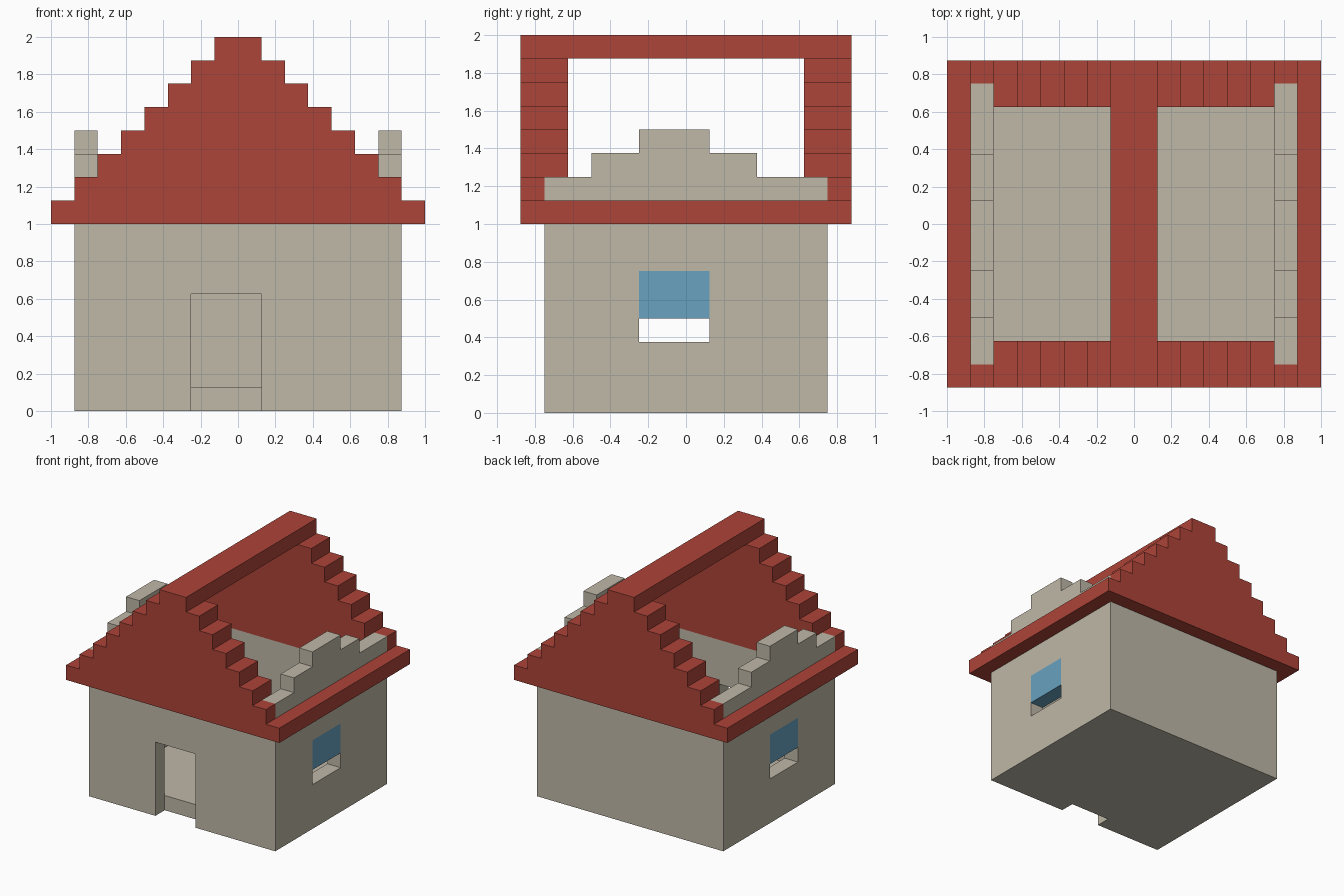
import bpy
import bmesh
from mathutils import Vector

if "Cube" in bpy.data.objects:
    bpy.data.objects.remove(bpy.data.objects["Cube"])

U = 0.125  # one building block


def material(name, rgb):
    mat = bpy.data.materials.new(name)
    mat.use_nodes = True
    mat.diffuse_color = (*rgb, 1)
    bsdf = mat.node_tree.nodes["Principled BSDF"]
    bsdf.inputs["Base Color"].default_value = (*rgb, 1)
    bsdf.inputs["Roughness"].default_value = 0.9
    return mat


STONE = material("beige stone", (0.52, 0.48, 0.39))
RED = material("red roof", (0.42, 0.058, 0.04))
BLUE = material("blue glass", (0.138, 0.36, 0.53))


def extrude(name, outline, axis, lo, hi, mat):
    """Extrude a (horizontal, height) outline in blocks along x or y."""
    bm = bmesh.new()
    verts = []
    for h, z in outline:
        co = (lo, h, z) if axis == "x" else (h, lo, z)
        verts.append(bm.verts.new(Vector(co) * U))
    face = bm.faces.new(verts)
    moved = bmesh.ops.extrude_face_region(bm, geom=[face])["geom"]
    shift = Vector((hi - lo, 0, 0) if axis == "x" else (0, hi - lo, 0)) * U
    bmesh.ops.translate(bm, vec=shift,
                        verts=[v for v in moved if isinstance(v, bmesh.types.BMVert)])
    bmesh.ops.recalc_face_normals(bm, faces=bm.faces)
    mesh = bpy.data.meshes.new(name)
    bm.to_mesh(mesh)
    bm.free()
    mesh.materials.append(mat)
    obj = bpy.data.objects.new(name, mesh)
    bpy.context.collection.objects.link(obj)
    return obj


def box(name, x, y, z, mat):
    outline = [(x[0], z[0]), (x[1], z[0]), (x[1], z[1]), (x[0], z[1])]
    return extrude(name, outline, "y", y[0], y[1], mat)


def steps(levels, base):
    """Stepped outline from (left, right) spans stacked one block high."""
    left, right = [], []
    for i, (a, b) in enumerate(levels):
        left += [(a, base + i), (a, base + i + 1)]
        right += [(b, base + i), (b, base + i + 1)]
    path = right + left[::-1]
    # drop repeated corners and points along straight sides
    path = [p for i, p in enumerate(path) if p != path[i - 1]]
    n = len(path)
    return [p for i, p in enumerate(path)
            if not (path[i - 1][0] == p[0] == path[(i + 1) % n][0])]


# Hollow house body with a doorway and a window through both sides
body = box("house_body", (-7, 7), (-6, 6), (0, 8), STONE)
cutters = [
    box("room_cutter", (-6, 6), (-5, 5), (1, 9), STONE),
    box("door_cutter", (-2, 1), (-7, -5), (-1, 5), STONE),
    box("window_cutter", (-8, 8), (-2, 1), (3, 6), STONE),
]
for cutter in cutters:
    mod = body.modifiers.new(cutter.name, "BOOLEAN")
    mod.operation = "DIFFERENCE"
    mod.solver = "EXACT"
    mod.object = cutter
bpy.context.view_layer.update()
cut_mesh = bpy.data.meshes.new_from_object(
    body.evaluated_get(bpy.context.evaluated_depsgraph_get()))
body.modifiers.clear()
body.data = cut_mesh
for cutter in cutters:
    bpy.data.objects.remove(cutter)

# Stepped side parapets, window panes and eaves
parapet = steps([(-6, 6), (-6, 6), (-4, 3), (-2, 1)], 8)
for side, sign in (("left", 1), ("right", -1)):
    inner, wall, eave = sorted((6 * sign, 7 * sign)), 7 * sign, 8 * sign
    extrude(side + "_parapet", parapet, "x", inner[0], inner[1], STONE)
    box(side + "_window_pane", inner, (-2, 1), (4, 6), BLUE)
    box(side + "_eave", sorted((wall, eave)), (-6, 6), (8, 9), RED)

# Stepped gables: a full outer layer and an inner layer between the parapets
outer = steps([(-w, w) for w in range(8, 0, -1)], 8)
inner = steps([(-min(w, 6), min(w, 6)) for w in range(8, 0, -1)], 8)
for end, sign in (("front", -1), ("back", 1)):
    a, b, c = 5 * sign, 6 * sign, 7 * sign
    extrude(end + "_gable_outer", outer, "y", min(b, c), max(b, c), RED)
    extrude(end + "_gable_inner", inner, "y", min(a, b), max(a, b), RED)

# Ridge beam joining the gables
box("ridge_beam", (-1, 1), (-5, 5), (15, 16), RED)
